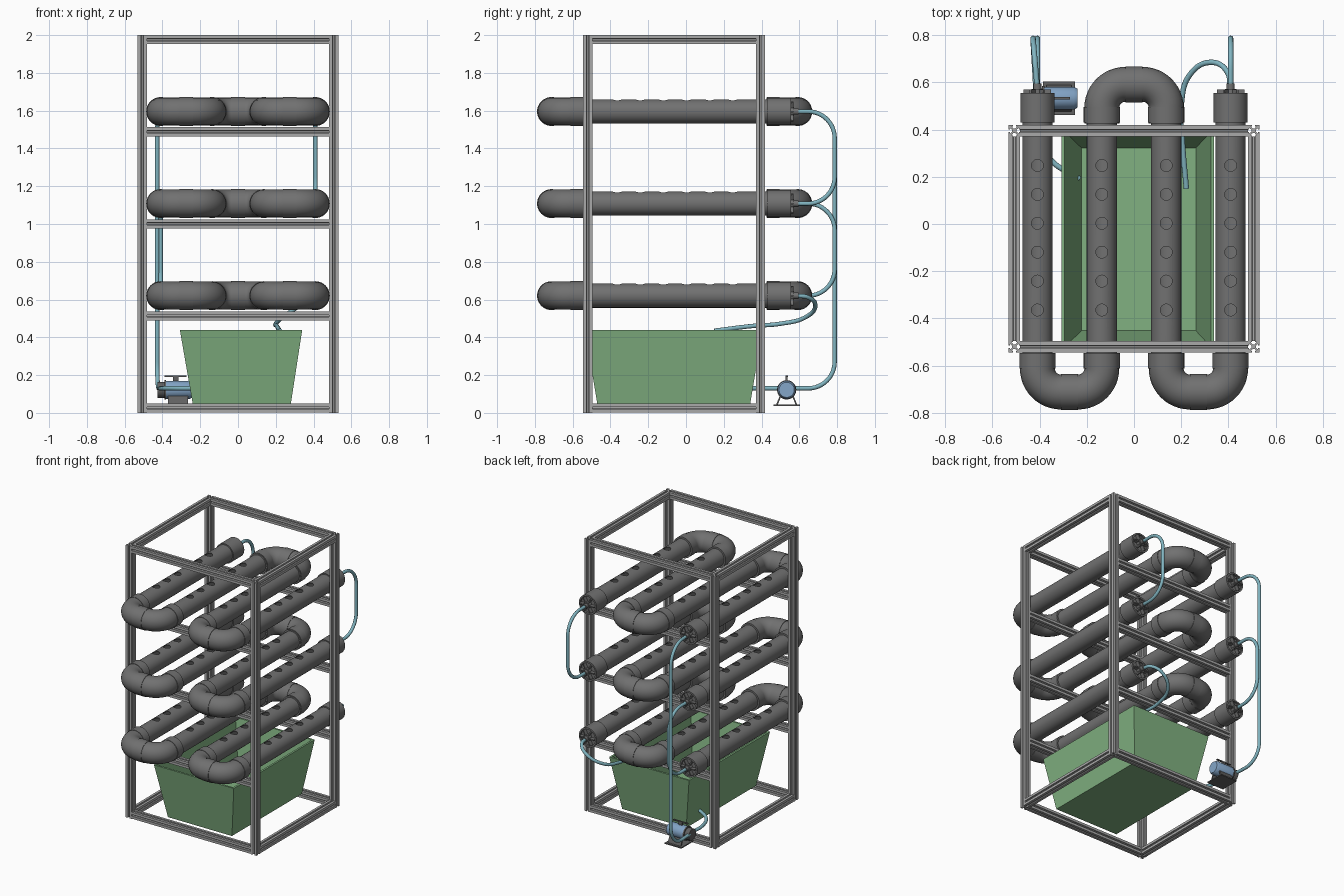
import bpy, bmesh, math
from mathutils import Vector, Matrix

cube = bpy.data.objects.get("Cube")
if cube:
    bpy.data.objects.remove(cube, do_unlink=True)


def material(name, rgb):
    m = bpy.data.materials.new(name)
    m.use_nodes = True
    m.diffuse_color = (*rgb, 1)
    m.node_tree.nodes["Principled BSDF"].inputs["Base Color"].default_value = (*rgb, 1)
    return m


ALU = material("aluminium", (0.4, 0.4, 0.4))
PIPE = material("pipe_grey", (0.165, 0.165, 0.165))
GREEN = material("tank_green", (0.22, 0.44, 0.22))
HOSE = material("hose_blue", (0.22, 0.46, 0.53))
BLUE = material("motor_blue", (0.23, 0.38, 0.58))
DARK = material("bracket_grey", (0.12, 0.12, 0.12))


def activate(ob):
    bpy.ops.object.select_all(action='DESELECT')
    ob.select_set(True)
    bpy.context.view_layer.objects.active = ob


def smooth(ob):
    activate(ob)
    bpy.ops.object.shade_smooth_by_angle(angle=math.radians(35))


def finish(bm, name, mat, rounded=False):
    bmesh.ops.recalc_face_normals(bm, faces=bm.faces)
    me = bpy.data.meshes.new(name)
    bm.to_mesh(me)
    bm.free()
    me.materials.append(mat)
    ob = bpy.data.objects.new(name, me)
    bpy.context.collection.objects.link(ob)
    if rounded:
        smooth(ob)
    return ob


def copy_to(ob, loc):
    new = ob.copy()
    new.location = loc
    bpy.context.collection.objects.link(new)
    return new


def box(name, lo, hi, mat, tilt=0):
    lo, hi = Vector(lo), Vector(hi)
    bm = bmesh.new()
    bmesh.ops.create_cube(bm, size=1, matrix=Matrix.Translation((lo + hi) / 2)
                          @ Matrix.Rotation(tilt, 4, 'X') @ Matrix.Diagonal((*(hi - lo), 1)))
    return finish(bm, name, mat)


def lathe(name, profile, axis, mat, loop=False, segs=40):
    """Spin (radius, distance) points around the x or y axis."""
    bm = bmesh.new()
    vs = [bm.verts.new((t, r, 0) if axis == 'x' else (r, t, 0)) for r, t in profile]
    es = [bm.edges.new(p) for p in zip(vs, vs[1:] + vs[:1] if loop else vs[1:])]
    bmesh.ops.spin(bm, geom=vs + es, cent=(0, 0, 0), steps=segs, angle=2 * math.pi,
                   axis=(1, 0, 0) if axis == 'x' else (0, 1, 0))
    bmesh.ops.remove_doubles(bm, verts=bm.verts, dist=1e-5)
    return finish(bm, name, mat, True)


def rod(name, r, a, b, axis, mat):
    return lathe(name, [(0, a), (r, a), (r, b), (0, b)], axis, mat)


def fillet(points, r, n=12):
    """Round the corners of a polyline with arcs."""
    pts = [Vector(p) for p in points]
    out = [pts[0]]
    for before, p, after in zip(pts, pts[1:], pts[2:]):
        a, b = (before - p).normalized(), (after - p).normalized()
        half = a.angle(b) / 2
        c = p + (a + b).normalized() * r / math.sin(half)
        s = (p + a * r / math.tan(half) - c).normalized()
        e = (p + b * r / math.tan(half) - c).normalized()
        out += [c + s.slerp(e, i / n) * r for i in range(n + 1)]
    return out + [pts[-1]]


def tube(name, points, r, mat, kind='POLY', res=4):
    cu = bpy.data.curves.new(name, 'CURVE')
    cu.dimensions = '3D'
    cu.bevel_depth, cu.bevel_resolution, cu.use_fill_caps = r, res, True
    sp = cu.splines.new(kind)
    if kind == 'POLY':
        sp.points.add(len(points) - 1)
        for q, p in zip(sp.points, points):
            q.co = (*p, 1)
    else:
        sp.bezier_points.add(len(points) - 1)
        for q, p in zip(sp.bezier_points, points):
            q.co = p
            q.handle_left_type = q.handle_right_type = 'AUTO'
    cu.materials.append(mat)
    ob = bpy.data.objects.new(name, cu)
    bpy.context.collection.objects.link(ob)
    activate(ob)
    bpy.ops.object.convert(target='MESH')
    smooth(ob)
    return ob


# Frame of slotted square profiles
H, PX, FRONT, BACK = 0.024, 0.507, -0.52, 0.395
LEVELS = [0.026 + 0.4875 * i for i in range(5)]
SIDE = [(H, -H), (H, -0.006), (0.019, -0.006), (0.019, -0.012), (0.009, -0.004),
        (0.009, 0.004), (0.019, 0.012), (0.019, 0.006), (H, 0.006)]


def beam(name, start, end):
    start, end = Vector(start), Vector(end)
    bm = bmesh.new()
    vs = [bm.verts.new(Matrix.Rotation(k * math.pi / 2, 3, 'Z') @ Vector((*p, 0)))
          for k in range(4) for p in SIDE]
    face = bm.faces.new(vs)
    top = bmesh.ops.extrude_face_region(bm, geom=[face])["geom"]
    bmesh.ops.translate(bm, vec=(0, 0, (end - start).length),
                        verts=[g for g in top if isinstance(g, bmesh.types.BMVert)])
    if not bm.faces[:] or len([f for f in bm.faces if len(f.verts) > 4]) < 2:
        bm.faces.new(vs)
    turn = (end - start).to_track_quat('Z', 'Y').to_matrix().to_4x4()
    bmesh.ops.transform(bm, matrix=Matrix.Translation(start) @ turn, verts=bm.verts)
    return finish(bm, name, ALU)


for x in (-PX, PX):
    for y in (FRONT, BACK):
        beam("frame_post", (x, y, 0), (x, y, 2))
    for z in (LEVELS[0], LEVELS[-1]):
        beam("frame_side_bar", (x, FRONT + H, z), (x, BACK - H, z))
for y in (FRONT, BACK):
    for z in LEVELS:
        beam("frame_cross_bar", (-PX + H, y, z), (PX - H, y, z))

# Hollow growing pipe with planting holes
pipe = lathe("grow_pipe", [(0.064, -0.56), (0.064, 0.45), (0.058, 0.45), (0.058, -0.56)],
             'y', PIPE, loop=True, segs=48)
bm = bmesh.new()
for i in range(6):
    bmesh.ops.create_cone(bm, cap_ends=True, segments=32, radius1=0.025, radius2=0.025, depth=0.1,
                          matrix=Matrix.Translation((0, 0.248 - 0.1225 * i, 0.07)))
cutter = finish(bm, "hole_cutter", PIPE)
cutter.hide_render = True
mod = pipe.modifiers.new("holes", 'BOOLEAN')
mod.object, mod.operation, mod.solver = cutter, 'DIFFERENCE', 'EXACT'
activate(pipe)
bpy.ops.object.modifier_apply(modifier=mod.name)
bpy.data.objects.remove(cutter, do_unlink=True)
smooth(pipe)

# Return bend with collars, pointing to +y
S = 0.1365
bend = tube("return_bend", fillet([(-S, 0, 0), (-S, 0.166, 0), (S, 0.166, 0), (S, 0, 0)], 0.1),
            0.074, PIPE, res=8)
leg_collar = rod("bend_leg_collar", 0.0765, 0, 0.066, 'y', PIPE)
mid_collar = rod("bend_mid_collar", 0.0765, -0.036, 0.036, 'x', PIPE)

# End cap with recessed face, ribs and hose fitting
cap = lathe("end_cap", [(0, 0.43), (0.072, 0.43), (0.072, 0.555), (0.06, 0.555), (0.06, 0.542),
                        (0.024, 0.542), (0.024, 0.572), (0.017, 0.572), (0.017, 0.595), (0, 0.595)],
            'y', PIPE)
bm = bmesh.new()
for k in range(6):
    bmesh.ops.create_cube(bm, size=1, matrix=Matrix.Rotation(k * math.pi / 3, 4, 'Y')
                          @ Matrix.Translation((0.04, 0.555, 0)) @ Matrix.Diagonal((0.036, 0.028, 0.008, 1)))
ribs = finish(bm, "end_cap_ribs", PIPE)

TIERS = [z + 0.107 for z in LEVELS[1:4]]
for z in TIERS:
    for k in (-3, -1, 1, 3):
        copy_to(pipe, (k * S, 0, z))
        copy_to(leg_collar, (k * S, -0.612, z))
    for x in (-S, S):
        copy_to(leg_collar, (x, 0.43, z))
    for x, y, turn in ((-2 * S, -0.546, math.pi), (2 * S, -0.546, math.pi), (0, 0.426, 0)):
        copy_to(bend, (x, y, z)).rotation_euler.z = turn
        copy_to(mid_collar, (x, y + (-0.166 if turn else 0.166), z))
    for x in (-3 * S, 3 * S):
        copy_to(cap, (x, 0, z))
        copy_to(ribs, (x, 0, z))
for ob in (pipe, bend, leg_collar, mid_collar, cap, ribs):
    bpy.data.objects.remove(ob, do_unlink=True)

# Open tapered tank
bm = bmesh.new()
rings = []
for x0, x1, y0, y1, z in ((-0.24, 0.28, -0.47, 0.34, 0.05), (-0.308, 0.34, -0.535, 0.405, 0.44),
                          (-0.294, 0.326, -0.521, 0.391, 0.44), (-0.222, 0.262, -0.452, 0.322, 0.065)):
    rings.append([bm.verts.new(p) for p in ((x0, y0, z), (x1, y0, z), (x1, y1, z), (x0, y1, z))])
for a, b in zip(rings, rings[1:]):
    for i in range(4):
        j = (i + 1) % 4
        bm.faces.new((a[i], a[j], b[j], b[i]))
bm.faces.new(rings[0])
bm.faces.new(rings[-1])
finish(bm, "water_tank", GREEN)

# Hoses
X, Y, R = 3 * S, 0.787, 0.0115
low, mid, high = TIERS
tube("supply_hose", fillet([(-X - 0.005, 0.55, 0.13), (-0.428, Y, 0.13), (-0.428, Y, high),
                            (-X, 0.57, high)], 0.14), R, HOSE)
for name, x, a, b in (("upper_link_hose", X, high, mid), ("lower_link_hose", -X, mid, low)):
    tube(name, fillet([(x, 0.57, a), (x, Y, a), (x, Y, b), (x, 0.57, b)], 0.14), R, HOSE)
tube("return_hose", [(X, 0.57, low), (0.395, 0.645, 0.612), (0.33, 0.685, 0.57), (0.235, 0.63, 0.505),
                     (0.2, 0.5, 0.472), (0.205, 0.35, 0.46), (0.222, 0.15, 0.435)], R, HOSE, 'BEZIER')
tube("suction_hose", [(-X, 0.5, 0.13), (-X, 0.4, 0.13), (-0.36, 0.28, 0.13), (-0.23, 0.19, 0.13)],
     R, HOSE, 'BEZIER')

# Pump
AXIS = (0, 0.533, 0.122)
for part in (lathe("pump_motor", [(0, -0.385), (0.048, -0.385), (0.048, -0.255), (0.04, -0.24), (0, -0.24)],
                   'x', BLUE),
             rod("pump_housing", 0.042, -0.425, -0.38, 'x', DARK),
             rod("pump_flange", 0.051, -0.389, -0.38, 'x', DARK)):
    part.location = AXIS
box("pump_base", (-0.385, 0.462, 0.036), (-0.25, 0.604, 0.044), DARK)
for s in (-1, 1):
    y = 0.533 + s * 0.042
    box("pump_leg", (-0.37, y - 0.004, 0.038), (-0.265, y + 0.004, 0.095), DARK, s * 0.4)
box("pump_top_stem", (-0.345, 0.528, 0.165), (-0.315, 0.538, 0.192), DARK)
box("pump_top_rail", (-0.39, 0.527, 0.19), (-0.272, 0.539, 0.197), DARK)
